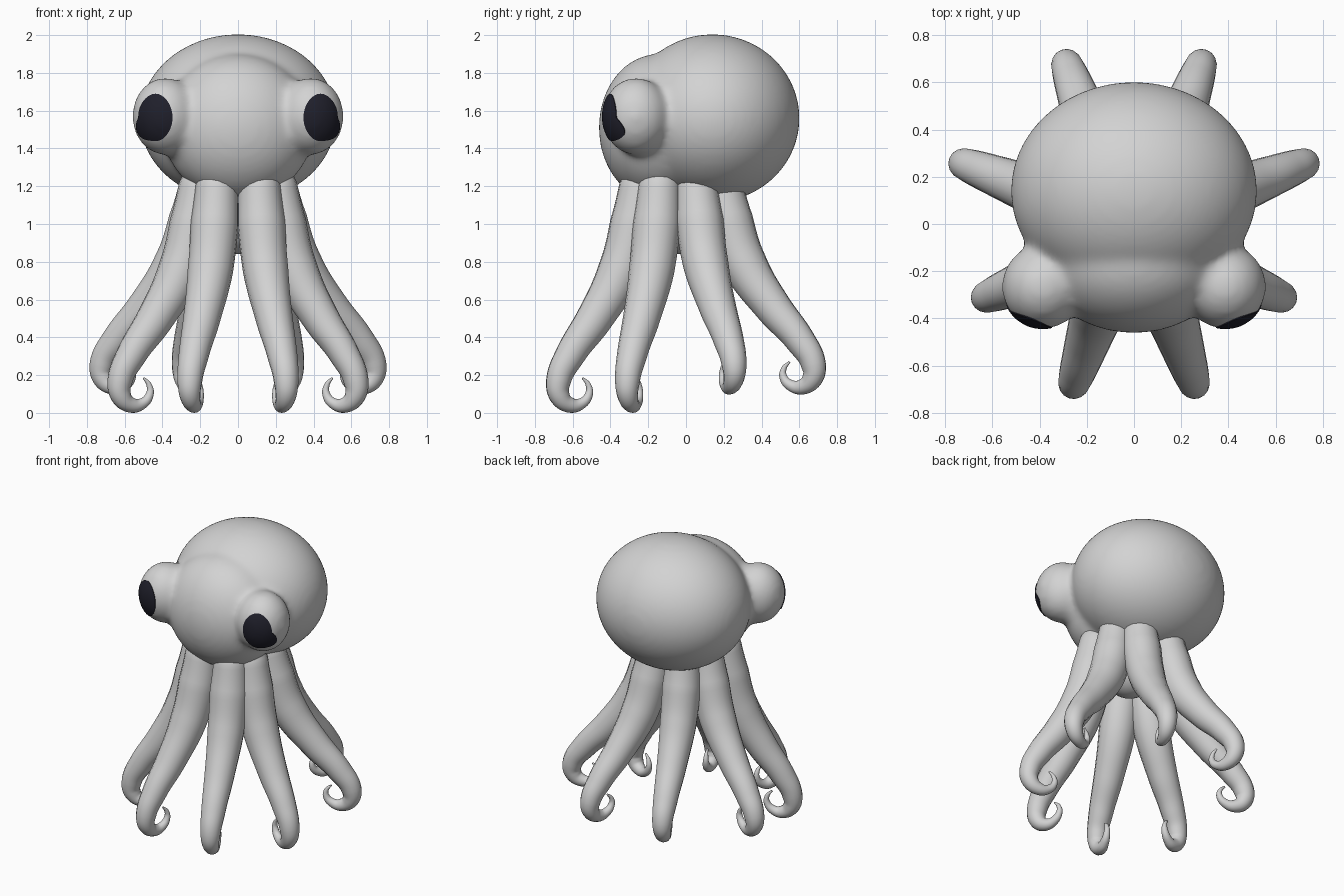
import bpy, bmesh, math
from mathutils import Vector, Matrix
from mathutils.bvhtree import BVHTree

if "Cube" in bpy.data.objects:
    bpy.data.objects.remove(bpy.data.objects["Cube"])


def material(name, rgb):
    m = bpy.data.materials.new(name)
    m.diffuse_color = (*rgb, 1)
    m.use_nodes = True
    m.node_tree.nodes["Principled BSDF"].inputs["Base Color"].default_value = m.diffuse_color
    return m


SKIN = material("pale_grey_skin", (0.65, 0.65, 0.65))
DARK = material("dark_pupil", (0.014, 0.014, 0.024))


def smooth(ob, angle=60):
    bpy.ops.object.select_all(action='DESELECT')
    ob.select_set(True)
    bpy.context.view_layer.objects.active = ob
    bpy.ops.object.shade_smooth_by_angle(angle=math.radians(angle))


def mesh_object(name, bm, mat):
    me = bpy.data.meshes.new(name)
    bm.to_mesh(me)
    bm.free()
    me.materials.append(mat)
    ob = bpy.data.objects.new(name, me)
    bpy.context.collection.objects.link(ob)
    return ob


def ellipsoid(bm, centre, size):
    mat = Matrix.Translation(centre) @ Matrix.Diagonal((*size, 1))
    bmesh.ops.create_uvsphere(bm, u_segments=64, v_segments=32, radius=1, matrix=mat)


# Body: mantle, head and eye bulges fused into one soft skin
bm = bmesh.new()
ellipsoid(bm, (0, 0.14, 1.56), (0.522, 0.462, 0.445))              # mantle
ellipsoid(bm, (0, -0.15, 1.51), (0.40, 0.312, 0.39))               # head
for s in (-1, 1):
    ellipsoid(bm, (s * 0.385, -0.265, 1.57), (0.175, 0.18, 0.205))  # eye bulge
    ellipsoid(bm, (s * 0.30, -0.21, 1.55), (0.17, 0.17, 0.21))      # eye root
body = mesh_object("head_and_mantle", bm, SKIN)
bpy.context.view_layer.objects.active = body
body.select_set(True)
rm = body.modifiers.new("fuse", 'REMESH')
rm.mode = 'VOXEL'
rm.voxel_size = 0.018
sm = body.modifiers.new("soften", 'SMOOTH')
sm.factor = 0.5
sm.iterations = 22
for name in ("fuse", "soften"):
    bpy.ops.object.modifier_apply(modifier=name)
smooth(body, 180)

# Pupils: thin bean-shaped plates wrapped on the eye bulges
tree = BVHTree.FromPolygons([v.co for v in body.data.vertices],
                            [p.vertices[:] for p in body.data.polygons])


def pupil(side, name):
    bm = bmesh.new()
    n, rings = 48, 10
    centre = Vector((side * 0.385, -0.265, 1.57))

    def point(r, a):
        c, s = math.cos(a), math.sin(a)
        push = 44 * max(0, c) * max(0, -s)       # lower outer corner reaches back
        az = math.radians(21 + r * (34 * c + push))
        el = math.radians(-2 + r * 38 * s)
        ray = Vector((side * math.sin(az) * math.cos(el) * 0.175,
                      -math.cos(az) * math.cos(el) * 0.18, math.sin(el) * 0.205))
        hit, normal, _, _ = tree.ray_cast(centre, ray.normalized())
        return bm.verts.new(hit + ray.normalized() * (0.005 if r < 1 else -0.003))

    mid = point(0, 0)
    prev = None
    for k in range(1, rings + 2):
        r = k / rings * 0.99 if k <= rings else 1.0
        ring = [point(r, 2 * math.pi * i / n) for i in range(n)]
        for i in range(n):
            j = (i + 1) % n
            if prev is None:
                bm.faces.new((mid, ring[i], ring[j]))
            else:
                bm.faces.new((prev[i], ring[i], ring[j], prev[j]))
        prev = ring
    if side < 0:
        bmesh.ops.reverse_faces(bm, faces=bm.faces[:])
    smooth(mesh_object(name, bm, DARK))


pupil(1, "pupil_right")
pupil(-1, "pupil_left")

# Core between the arm roots
bm = bmesh.new()
ellipsoid(bm, (0, -0.03, 1.08), (0.19, 0.21, 0.24))
smooth(mesh_object("arm_core", bm, SKIN))

# Arms: share of the outward run, curl offset, height, radius
PROFILE = [(-0.06, 0, 1.32, 0.08), (-0.02, 0, 1.20, 0.112), (0.06, 0, 1.0, 0.127),
           (0.23, 0, 0.75, 0.120), (0.55, 0, 0.50, 0.098), (0.85, 0, 0.31, 0.080),
           (1, 0, 0.17, 0.066), (1, -0.006, 0.09, 0.055), (1, -0.06, 0.043, 0.042),
           (1, -0.125, 0.048, 0.030), (1, -0.17, 0.10, 0.021),
           (1, -0.165, 0.15, 0.014), (1, -0.135, 0.185, 0.006)]


def arm(name, top, foot, lift):
    top, foot = Vector(top), Vector(foot)
    run = foot - top
    out = run.normalized()
    cu = bpy.data.curves.new(name, 'CURVE')
    cu.dimensions = '3D'
    cu.bevel_depth = 1
    cu.bevel_resolution = 6
    cu.resolution_u = 8
    cu.use_fill_caps = True
    sp = cu.splines.new('BEZIER')
    sp.bezier_points.add(len(PROFILE) - 1)
    for p, (share, curl, z, r) in zip(sp.bezier_points, PROFILE):
        xy = top + run * share + out * curl
        p.co = (xy.x, xy.y, lift + z * (1.2 - lift) / 1.2)
        p.radius = r
        p.handle_left_type = p.handle_right_type = 'AUTO'
    cu.materials.append(SKIN)
    ob = bpy.data.objects.new(name, cu)
    bpy.context.collection.objects.link(ob)
    bpy.ops.object.select_all(action='DESELECT')
    ob.select_set(True)
    bpy.context.view_layer.objects.active = ob
    bpy.ops.object.convert(target='MESH')
    smooth(bpy.context.object)


ARMS = [("front_arm", (0.115, -0.25), (0.255, -0.675), 0),
        ("front_side_arm", (0.21, -0.145), (0.625, -0.31), 0),
        ("back_side_arm", (0.21, 0.06), (0.72, 0.255), 0.1),
        ("back_arm", (0.115, 0.20), (0.285, 0.675), 0.1)]
for side, tag in ((1, "right"), (-1, "left")):
    for name, (tx, ty), (fx, fy), lift in ARMS:
        arm(f"{name}_{tag}", (side * tx, ty), (side * fx, fy), lift)
